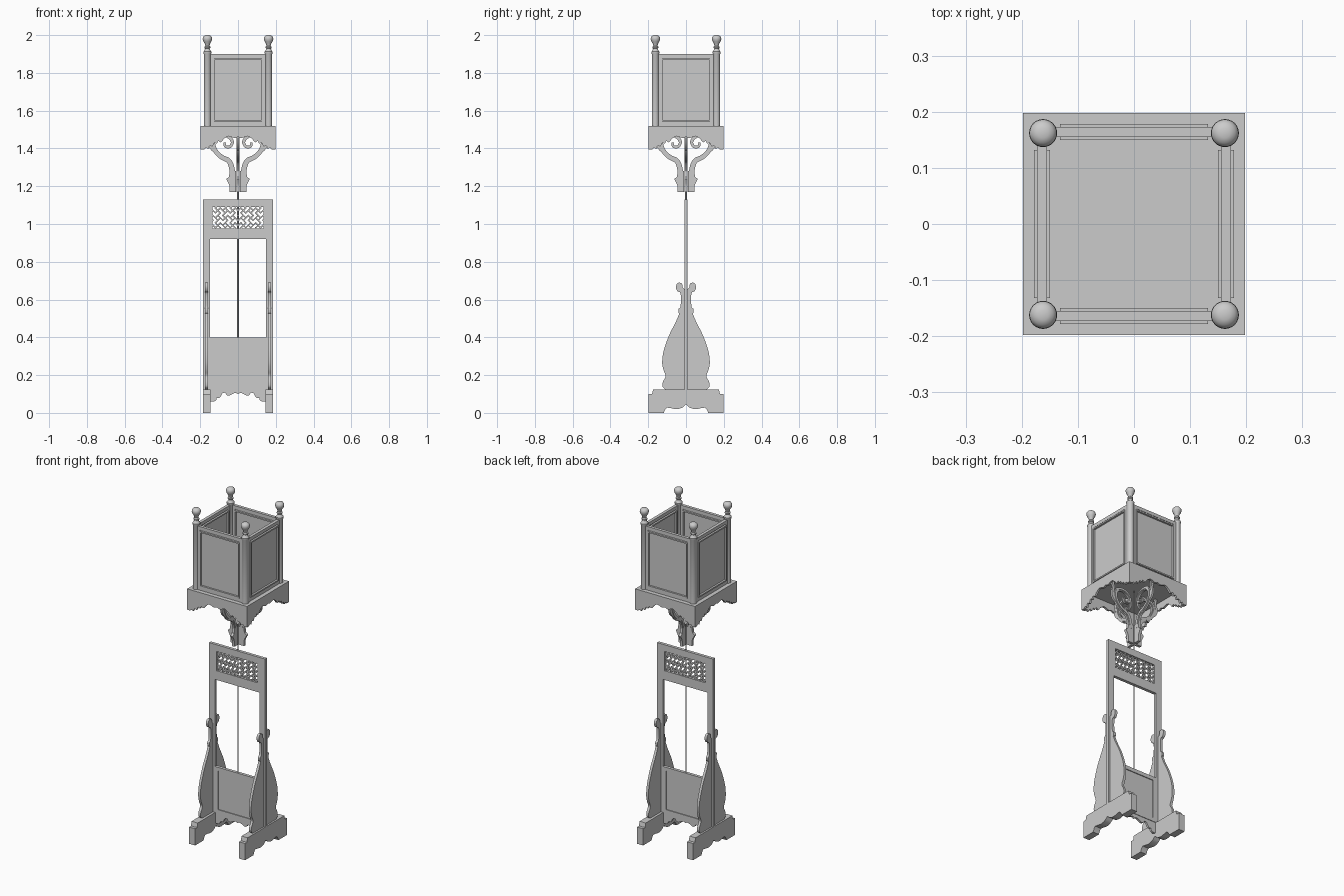
import bpy, bmesh, math
from mathutils import Vector, Matrix

if "Cube" in bpy.data.objects:
    bpy.data.objects.remove(bpy.data.objects["Cube"])


def finish(name, bm, smooth=False):
    bmesh.ops.recalc_face_normals(bm, faces=bm.faces)
    me = bpy.data.meshes.new(name)
    bm.to_mesh(me)
    bm.free()
    ob = bpy.data.objects.new(name, me)
    bpy.context.collection.objects.link(ob)
    if smooth:
        bpy.context.view_layer.objects.active = ob
        ob.select_set(True)
        bpy.ops.object.shade_smooth_by_angle(angle=math.radians(35))
        ob.select_set(False)
    return ob


def add_box(bm, x0, x1, y0, y1, z0, z1):
    m = Matrix.Translation(((x0 + x1) / 2, (y0 + y1) / 2, (z0 + z1) / 2)) @ \
        Matrix.Diagonal((x1 - x0, y1 - y0, z1 - z0, 1))
    bmesh.ops.create_cube(bm, size=1, matrix=m)


def spline(pts, n=5):
    """Catmull-Rom smoothing of an open path."""
    v = [Vector(p) for p in pts]
    v = [2 * v[0] - v[1]] + v + [2 * v[-1] - v[-2]]
    out = []
    for a, b, c, d in zip(v, v[1:], v[2:], v[3:]):
        for k in range(n):
            t = k / n
            out.append(.5 * (2 * b + (c - a) * t + (2 * a - 5 * b + 4 * c - d) * t * t
                             + (3 * b - a - 3 * c + d) * t ** 3))
    return out + [v[-2]]


def add_prism(bm, pts, d0, d1, axis):
    """Extrude a flat outline along x or y."""
    put = (lambda p, d: (p[0], d, p[1])) if axis == 'y' else (lambda p, d: (d, p[0], p[1]))
    f = bm.faces.new([bm.verts.new(put(p, d0)) for p in pts])
    r = bmesh.ops.extrude_face_region(bm, geom=[f])
    mv = (0, d1 - d0, 0) if axis == 'y' else (d1 - d0, 0, 0)
    bmesh.ops.translate(bm, vec=mv, verts=[g for g in r['geom'] if isinstance(g, bmesh.types.BMVert)])


def add_ribbon(bm, path, w0, w1, t):
    """Tapering flat strip following a path in the xz plane."""
    rings = []
    for i, p in enumerate(path):
        tan = (path[min(i + 1, len(path) - 1)] - path[max(i - 1, 0)]).normalized()
        w = w0 + (w1 - w0) * i / (len(path) - 1)
        s = Vector((-tan.y, tan.x)) * w / 2
        rings.append([bm.verts.new((q.x, y, q.y)) for q, y in
                      ((p + s, -t / 2), (p + s, t / 2), (p - s, t / 2), (p - s, -t / 2))])
    for a, b in zip(rings, rings[1:]):
        for k in range(4):
            bm.faces.new((a[k], a[(k + 1) % 4], b[(k + 1) % 4], b[k]))
    bm.faces.new(rings[0])
    bm.faces.new(rings[-1])


def mirror_outline(half):
    """Half outline running from the centre outwards, mirrored to a full one."""
    return [(-p[0], p[1]) for p in reversed(half) if abs(p[0]) > 1e-6] + [tuple(p) for p in half]


def add_ring(bm, x, z0, z1, w, y0, y1):
    add_box(bm, -x, -x + w, y0, y1, z0, z1)
    add_box(bm, x - w, x, y0, y1, z0, z1)
    add_box(bm, -x + w, x - w, y0, y1, z1 - w, z1)
    add_box(bm, -x + w, x - w, y0, y1, z0, z0 + w)


def turned(name, build, smooth=False):
    """Make four copies, one per side of the lantern."""
    for i in range(4):
        bm = bmesh.new()
        build(bm)
        bmesh.ops.rotate(bm, verts=bm.verts, cent=(0, 0, 0), matrix=Matrix.Rotation(i * math.pi / 2, 3, 'Z'))
        finish(f"{name}_{i + 1}", bm, smooth)


# Feet and side spandrels
foot_under = spline([(0, .045), (.02, .028), (.05, .02), (.08, .025), (.1, .028)]) + [(.11, .018), (.118, 0)]
foot = mirror_outline(foot_under + [(.198, 0), (.198, .1), (.18, .1), (.174, .125)])
wing = [(.008, .125)] + spline([(.11, .125), (.124, .14), (.122, .165), (.108, .195), (.12, .23), (.126, .27),
       (.118, .33), (.09, .41), (.055, .48), (.036, .525)]) + \
       spline([(.04, .53), (.04, .55), (.03, .56), (.027, .6), (.03, .635), (.046, .645), (.053, .667),
               (.044, .688), (.022, .685), (.018, .665), (.008, .655)])
for side, s in (("left", -1), ("right", 1)):
    bm = bmesh.new()
    add_prism(bm, foot, s * .145, s * .185, 'x')
    finish(f"{side}_foot", bm, True)
    for end, e in (("front", -1), ("back", 1)):
        bm = bmesh.new()
        add_prism(bm, [(e * p[0], p[1]) for p in wing], s * .16, s * .175, 'x')
        finish(f"{side}_{end}_spandrel", bm, True)

# Upright screen frame
bm = bmesh.new()
T = .009
for s in (-1, 1):
    add_box(bm, *sorted((s * .147, s * .185)), -T, T, .1, 1.13)
    add_box(bm, *sorted((s * .135, s * .147)), -T, T, .975, 1.09)
add_box(bm, -.147, .147, -T, T, 1.09, 1.13)
add_box(bm, -.147, .147, -T, T, .92, .975)
finish("screen_frame", bm)
bm = bmesh.new()
add_ring(bm, .147, .125, .4, .022, -T, T)
add_box(bm, -.126, .126, -.004, .004, .145, .38)
finish("lower_panel", bm)

# Scalloped apron under the panel
bm = bmesh.new()
half = [(0, .098), (.012, .106), (.03, .1), (.045, .092), (.06, .094), (.068, .106), (.082, .104), (.09, .09),
        (.1, .078), (.112, .08), (.116, .066), (.132, .06), (.147, .062)]
add_prism(bm, mirror_outline(spline(half, 3) + [(.147, .126)]), -.006, .006, 'y')
finish("lower_apron", bm, True)

# Diagonal fret lattice: hooked crosses clipped to the opening
def clip(p, q, lo, hi):
    t0, t1 = 0.0, 1.0
    for k in (0, 1):
        d = q[k] - p[k]
        a, b = sorted(((lo[k] - p[k]) / d, (hi[k] - p[k]) / d))
        t0, t1 = max(t0, a), min(t1, b)
    return (p.lerp(q, t0), p.lerp(q, t1)) if t1 - t0 > .05 else None


bm = bmesh.new()
a = .0185
for m in (-1, 1):
    for i in range(-5, 6):
        for j in range(-5, 6):
            for k in range(4):
                rot = Matrix.Rotation(k * math.pi / 2 + math.pi / 4, 2)
                off = Matrix.Rotation(math.pi / 4, 2) @ Vector((i * 3 * a, j * 3 * a))
                for p, q in (((0, 0), (a, 0)), ((a, -.2 * a), (a, 2 * a))):
                    p, q = (rot @ Vector(v) + off + Vector((.0675, 1.0325)) for v in (p, q))
                    seg = clip(p, q, (0, .975), (.137, 1.092))
                    if seg:
                        add_ribbon(bm, [Vector((m * v.x, v.y)) for v in seg], .007, .007, .011)
finish("fret_lattice", bm)

# Centre rod
bm = bmesh.new()
bmesh.ops.create_cone(bm, cap_ends=True, segments=16, radius1=.004, radius2=.004, depth=1.12,
                      matrix=Matrix.Translation((0, 0, .95)))
finish("centre_rod", bm, True)

# Lantern brackets: foot block, scrolled strand and small curl
main = spline([(.028, 1.255), (.034, 1.3), (.05, 1.335), (.088, 1.355), (.118, 1.385), (.132, 1.425), (.12, 1.46),
               (.085, 1.472), (.05, 1.462), (.03, 1.435), (.042, 1.41), (.066, 1.41), (.072, 1.432)])
curl = spline([(.118, 1.385), (.14, 1.4), (.152, 1.43), (.145, 1.47), (.15, 1.505)])
shoe = [(.01, 1.17), (.045, 1.17), (.045, 1.2), (.05, 1.215), (.062, 1.238), (.048, 1.25), (.044, 1.28), (.01, 1.28)]


def bracket(bm):
    add_prism(bm, shoe, -.008, .008, 'y')
    add_ribbon(bm, main, .03, .012, .012)
    add_ribbon(bm, main, .013, .006, .018)
    add_ribbon(bm, curl, .016, .014, .012)


turned("scroll_bracket", bracket, True)

# Lantern tray and carved skirts
bm = bmesh.new()
add_box(bm, -.198, .198, -.198, .198, 1.5, 1.52)
finish("tray", bm)
skirt_half = spline([(0, 1.462), (.02, 1.455), (.05, 1.465), (.075, 1.45), (.09, 1.432), (.105, 1.44), (.112, 1.425),
                     (.125, 1.43), (.135, 1.41), (.148, 1.415), (.158, 1.397)], 3) + \
    [(.17, 1.405), (.178, 1.395), (.198, 1.395), (.198, 1.51)]
turned("carved_skirt", lambda bm: add_prism(bm, mirror_outline(skirt_half), -.198, -.186, 'y'), True)


# Lantern side panels: frame, raised moulding and thin pane
def side_panel(bm):
    add_ring(bm, .148, 1.52, 1.9, .02, -.173, -.155)
    add_ring(bm, .132, 1.542, 1.875, .008, -.178, -.15)
    add_box(bm, -.13, .13, -.167, -.161, 1.535, 1.885)


turned("side_panel", side_panel)

# Corner posts with turned finials
prof = [(0, 1.51), (.019, 1.51), (.019, 1.9), (.0215, 1.905), (.0215, 1.912), (.016, 1.918), (.012, 1.928),
        (.016, 1.932), (.016, 1.938), (.011, 1.943), (.014, 1.955), (.021, 1.966), (.025, 1.978), (.024, 1.988),
        (.018, 1.996), (.009, 2.0), (0, 2.0)]


def post(bm):
    vs = [bm.verts.new((r, 0, z)) for r, z in prof]
    es = [bm.edges.new(e) for e in zip(vs, vs[1:])]
    bmesh.ops.spin(bm, geom=vs + es, cent=(0, 0, 0), axis=(0, 0, 1), angle=2 * math.pi, steps=24)
    bmesh.ops.remove_doubles(bm, verts=bm.verts, dist=1e-5)
    bmesh.ops.translate(bm, vec=(.162, .162, 0), verts=bm.verts)


turned("corner_post", post, True)
